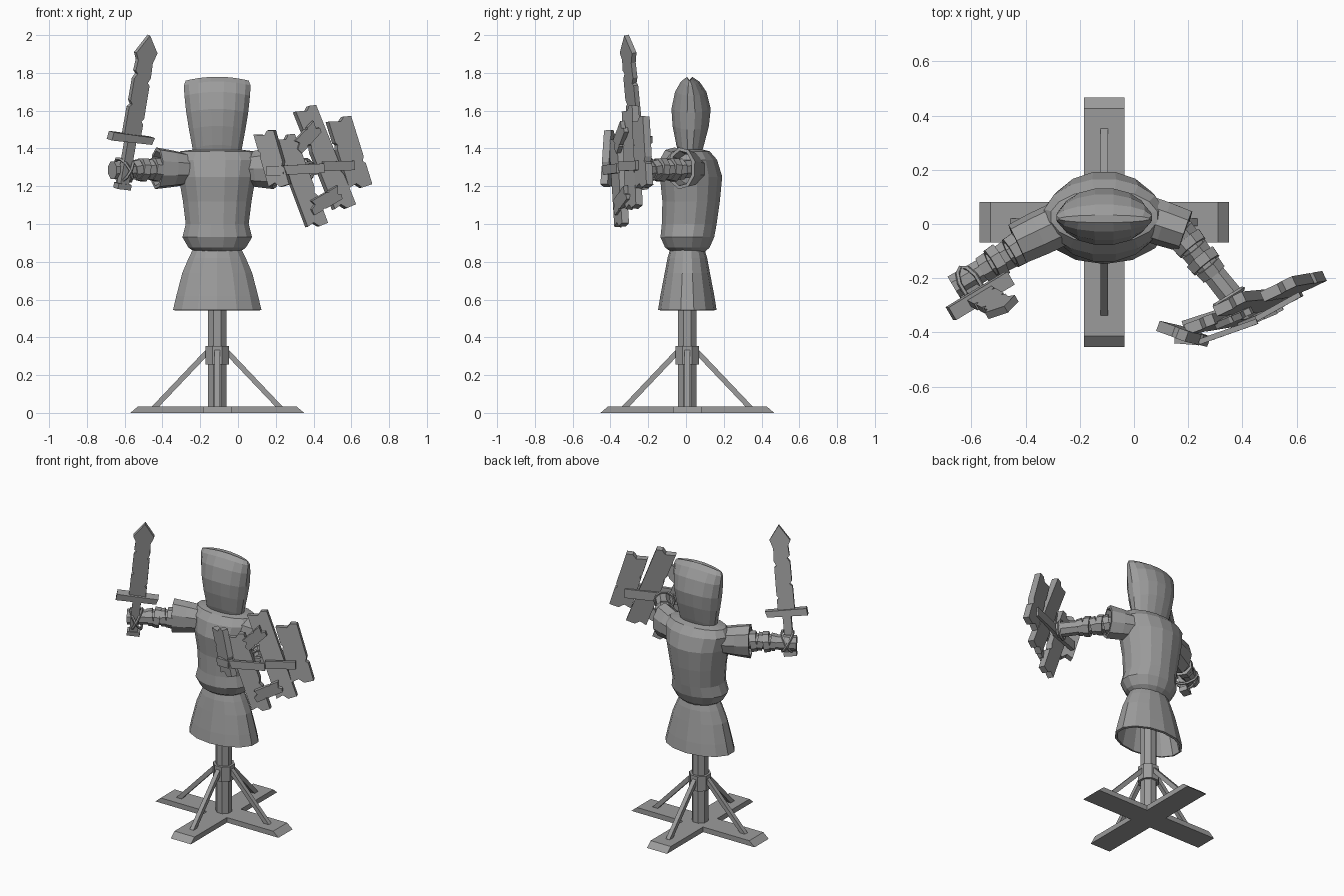
import bpy, bmesh, math
from mathutils import Vector, Matrix

if "Cube" in bpy.data.objects:
    bpy.data.objects.remove(bpy.data.objects["Cube"], do_unlink=True)

grey = bpy.data.materials.new("plain_grey")
COLOUR = (0.33, 0.33, 0.33, 1)
grey.use_nodes = True
grey.diffuse_color = COLOUR
grey.node_tree.nodes["Principled BSDF"].inputs["Base Color"].default_value = COLOUR

CX, CY = -0.11, 0.007
UP = Vector((0, 0, 1))


def finish(name, bm, matrix=Matrix()):
    bmesh.ops.recalc_face_normals(bm, faces=bm.faces)
    mesh = bpy.data.meshes.new(name)
    bm.to_mesh(mesh)
    bm.free()
    mesh.materials.append(grey)
    ob = bpy.data.objects.new(name, mesh)
    ob.matrix_world = matrix
    bpy.context.collection.objects.link(ob)
    return ob


def loft(name, rings, sides, matrix=Matrix(), caps=True, droop=0.0):
    """Skin a stack of ellipses given as (height, x radius, y radius, y shift)."""
    bm = bmesh.new()
    loops = []
    for z, rx, ry, shift in rings:
        angles = [2 * math.pi * (i + 0.5) / sides for i in range(sides)]
        loops.append([bm.verts.new((rx * math.cos(a), ry * math.sin(a) + shift,
                                    z - droop * math.cos(a) ** 2)) for a in angles])
    for low, high in zip(loops, loops[1:]):
        for i in range(sides):
            j = (i + 1) % sides
            bm.faces.new((low[i], low[j], high[j], high[i]))
    if caps:
        bm.faces.new(loops[0])
        bm.faces.new(loops[-1])
    return finish(name, bm, matrix)


def prism(name, outline, thick, origin, ax, ay):
    """Extrude a flat outline, centred on the plane of ax and ay."""
    ax, ay = ax.normalized(), ay.normalized()
    n = ax.cross(ay)
    bm = bmesh.new()
    face = bm.faces.new([bm.verts.new((x, y, -thick / 2)) for x, y in outline])
    new = bmesh.ops.extrude_face_region(bm, geom=[face])["geom"]
    bmesh.ops.translate(bm, vec=(0, 0, thick),
                        verts=[v for v in new if isinstance(v, bmesh.types.BMVert)])
    m = Matrix((ax, ay, n)).transposed().to_4x4()
    return finish(name, bm, Matrix.Translation(origin) @ m)


def board(name, start, end, width, thick, yaw=0, worn=False):
    """Straight board between two points; yaw turns its width direction."""
    start, end = Vector(start), Vector(end)
    ay = (end - start).normalized()
    ax = Vector((math.cos(math.radians(yaw)), math.sin(math.radians(yaw)), 0))
    ax -= ay * ax.dot(ay)
    w, l = width / 2, (end - start).length
    outline = [(-w, 0), (w, 0), (w, l), (-w, l)]
    if worn:
        outline = [(-w, 0.02), (-w * 0.3, 0.03), (w * 0.1, 0), (w, 0),
                   (w, l * 0.3), (w * 0.8, l * 0.34), (w, l * 0.4), (w, l - 0.01),
                   (w * 0.4, l), (0, l - 0.02), (-w, l), (-w, l * 0.7),
                   (-w * 0.85, l * 0.66), (-w, l * 0.6)]
    return prism(name, outline, thick, start, ax, ay)


def along(start, direction):
    """Frame whose z follows the direction and whose y points upwards."""
    return Matrix.Translation(start) @ direction.to_track_quat('Z', 'Y').to_matrix().to_4x4()


def thicken(ob, amount):
    mod = ob.modifiers.new("cloth_thickness", 'SOLIDIFY')
    mod.thickness = amount
    mod.offset = -1


# Crossed base, post, collar and braces
axis = Matrix.Translation((CX, CY, 0))
foot = [(-0.46, 0), (0.46, 0), (0.42, 0.034), (-0.42, 0.034)]
prism("base_beam_side", foot, 0.15, (CX, CY, 0), Vector((1, 0, 0)), UP)
prism("base_beam_front", foot, 0.15, (CX, CY, 0), Vector((0, 1, 0)), UP)
loft("post", [(z, 0.052, 0.052, 0) for z in (0.02, 0.9)], 8, axis)
loft("post_collar", [(z, 0.068, 0.068, 0) for z in (0.255, 0.355)], 8, axis)
for i in range(4):
    a = math.pi / 2 * i
    d = Vector((math.cos(a), math.sin(a), 0))
    c = Vector((CX, CY, 0))
    board("brace_%d" % (i + 1), c + d * 0.335 + UP * 0.025, c + d * 0.05 + UP * 0.325,
          0.028, 0.028, math.degrees(a) + 90)

# Skirt, stuffed torso and sack head
skirt = loft("skirt", [(0.545, 0.24, 0.155, 0), (0.62, 0.222, 0.143, 0),
                       (0.74, 0.19, 0.12, 0), (0.82, 0.155, 0.105, 0),
                       (0.87, 0.13, 0.09, 0)], 14, axis, caps=False)
thicken(skirt, 0.015)
loft("torso", [(0.845, 0.11, 0.08, 0.005), (0.875, 0.155, 0.12, 0), (0.93, 0.188, 0.145, 0),
               (1.0, 0.17, 0.148, 0.01), (1.12, 0.185, 0.155, 0.02),
               (1.25, 0.208, 0.168, 0.02), (1.34, 0.226, 0.14, 0.02),
               (1.385, 0.2, 0.1, 0.02), (1.395, 0.12, 0.06, 0.02)], 16, axis)
loft("sack_head", [(1.375, 0.122, 0.06, 0.015), (1.42, 0.133, 0.075, 0.015),
                   (1.52, 0.152, 0.098, 0.018), (1.61, 0.167, 0.106, 0.02),
                   (1.70, 0.177, 0.085, 0.018), (1.755, 0.18, 0.05, 0.015),
                   (1.78, 0.17, 0.014, 0.012)], 16, axis, droop=0.022)


# Sleeves, forearms and wrappings
def arm(side, sleeve_start, sleeve_end, elbow, fist):
    s, e = Vector(sleeve_start), Vector(sleeve_end)
    length = (e - s).length
    sleeve = loft(side + "_sleeve", [(0, 0.085, 0.085, 0.0), (length * 0.5, 0.085, 0.1, 0),
                                     (length, 0.08, 0.112, 0)], 9, along(s, e - s), caps=False)
    thicken(sleeve, 0.018)
    b, f = Vector(elbow), Vector(fist)
    d = f - b
    l = d.length
    loft(side + "_forearm", [(0, 0.05, 0.05, 0), (l * 0.6, 0.045, 0.045, 0),
                             (l, 0.048, 0.05, 0)], 8, along(b, d))
    for i in range(5):
        r = (0.06, 0.066, 0.058, 0.066, 0.056)[i]
        tilt = Matrix.Rotation(math.radians(8 * (-1) ** i), 4, 'X')
        loft("%s_wrapping_%d" % (side, i + 1), [(-0.019, r, r, 0), (0.019, r * 0.95, r * 0.95, 0)],
             8, along(b + d * (0.2 + 0.105 * i), d) @ tilt)
    return d


right_dir = arm("right", (-0.27, 0.0, 1.29), (-0.43, -0.075, 1.295),
                (-0.34, -0.04, 1.29), (-0.665, -0.232, 1.285))
arm("left", (0.03, 0.03, 1.29), (0.19, -0.025, 1.295),
    (0.13, 0.02, 1.29), (0.375, -0.285, 1.285))

# Rope lashings round the right fist and the left wrist
for i, (place, d, r) in enumerate([((-0.605, -0.222, 1.285), right_dir, 0.07),
                                   ((-0.6, -0.222, 1.285), right_dir, 0.07),
                                   ((0.35, -0.27, 1.285), Vector((0.52, -0.85, 0)), 0.06)]):
    m = along(Vector(place), d) @ Matrix.Rotation(math.radians((28, -28, 0)[i]), 4, 'X')
    bpy.ops.mesh.primitive_torus_add(major_segments=10, minor_segments=5,
                                     major_radius=r, minor_radius=0.009)
    rope = bpy.context.object
    rope.name = "rope_lashing_%d" % (i + 1)
    rope.matrix_world = m
    rope.data.materials.append(grey)

# Wooden sword with a chipped blade
guard = Vector((-0.567, -0.265, 1.455))
tip = Vector((-0.472, -0.315, 2.0))
up = (tip - guard).normalized()
across = Vector((0.86, 0.5, 0))
across = (across - up * across.dot(up)).normalized()
L = (tip - guard).length
blade = [(-0.052, 0), (0.052, 0), (0.052, 0.08), (0.038, 0.095), (0.052, 0.11),
         (0.05, 0.29), (0.036, 0.3), (0.05, 0.33), (0.046, 0.41), (0.064, L - 0.09),
         (0, L), (-0.064, L - 0.1), (-0.046, 0.42), (-0.05, 0.36), (-0.034, 0.345),
         (-0.05, 0.32), (-0.05, 0.2), (-0.036, 0.18), (-0.052, 0.165)]
prism("sword_blade", blade, 0.028, guard, across, up)
prism("sword_guard", [(-0.13, -0.022), (0.12, -0.02), (0.13, 0.018), (-0.125, 0.022)],
      0.055, guard, across, up)
prism("sword_grip", [(-0.026, -0.27), (0.026, -0.27), (0.026, 0), (-0.026, 0)],
      0.04, guard, across, up)
prism("sword_pommel", [(-0.04, -0.275), (0.04, -0.275), (0.04, -0.245), (-0.04, -0.245)],
      0.05, guard, across, up)

# Shield of worn planks, with battens, patches and a back brace
planks = [((0.225, -0.415, 1.195), (0.14, -0.395, 1.49), 0.115, -20),
          ((0.42, -0.34, 0.985), (0.24, -0.37, 1.465), 0.115, 20),
          ((0.565, -0.275, 1.08), (0.35, -0.295, 1.615), 0.125, 25),
          ((0.645, -0.22, 1.19), (0.53, -0.24, 1.56), 0.135, 25)]
for i, (low, high, width, yaw) in enumerate(planks):
    board("shield_plank_%d" % (i + 1), low, high, width, 0.04, yaw, worn=True)
patches = [((0.31, -0.37, 1.40), (0.42, -0.325, 1.52), 0.075),
           ((0.385, -0.375, 1.08), (0.54, -0.31, 1.17), 0.075)]
for i, (low, high, width) in enumerate(patches):
    board("shield_patch_%d" % (i + 1), low, high, width, 0.025, 25, worn=True)


def batten(name, points, height, thick):
    for i, (a, b) in enumerate(zip(points, points[1:])):
        a, b = Vector(a), Vector(b)
        prism("%s_%d" % (name, i + 1), [(0, -height / 2), ((b - a).length, -height / 2),
              ((b - a).length, height / 2), (0, height / 2)], thick, a, b - a, UP)


batten("shield_front_batten", [(0.15, -0.43, 1.28), (0.24, -0.435, 1.285),
                               (0.45, -0.35, 1.305), (0.61, -0.255, 1.315)], 0.05, 0.02)
batten("shield_back_brace", [(0.18, -0.37, 1.28), (0.38, -0.3, 1.29),
                             (0.6, -0.205, 1.3)], 0.06, 0.025)
